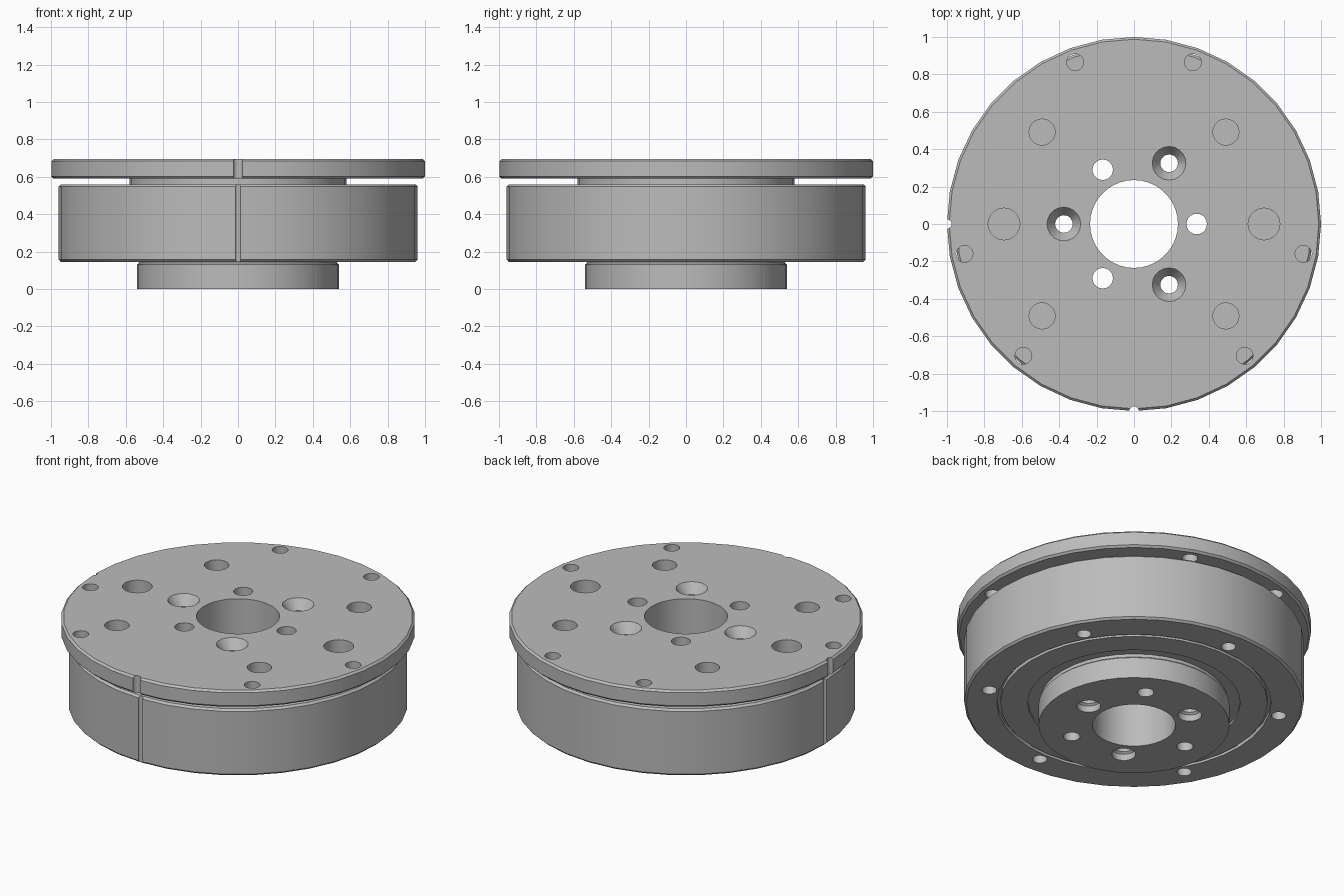
import bpy, bmesh
from math import cos, sin, radians, tau

cube = bpy.data.objects.get("Cube")
if cube:
    bpy.data.objects.remove(cube, do_unlink=True)

metal = bpy.data.materials.new("grey_metal")
metal.use_nodes = True
GREY = (0.5, 0.5, 0.5, 1)
metal.diffuse_color = GREY
metal.node_tree.nodes["Principled BSDF"].inputs["Base Color"].default_value = GREY

SEGMENTS = 36
BORE = 0.235


def lathe(bm, profile, centre=(0, 0), sides=SEGMENTS, ring=False):
    """Revolve (radius, height) points; ring closes the loop, otherwise ends are capped."""
    loops = [[bm.verts.new((centre[0] + r * cos(tau * i / sides),
                            centre[1] + r * sin(tau * i / sides), z))
              for i in range(sides)] for r, z in profile]
    pairs = list(zip(loops, loops[1:]))
    if ring:
        pairs.append((loops[-1], loops[0]))
    else:
        bm.faces.new(loops[0][::-1])
        bm.faces.new(loops[-1])
    for a, b in pairs:
        for i in range(sides):
            j = (i + 1) % sides
            bm.faces.new((a[i], a[j], b[j], b[i]))


def make_object(name, bm):
    bmesh.ops.recalc_face_normals(bm, faces=bm.faces)
    mesh = bpy.data.meshes.new(name)
    bm.to_mesh(mesh)
    bm.free()
    mesh.materials.append(metal)
    obj = bpy.data.objects.new(name, mesh)
    bpy.context.scene.collection.objects.link(obj)
    return obj


def polar(radius, angle):
    return radius * cos(radians(angle)), radius * sin(radians(angle))


def cutter(name, holes):
    """One helper mesh from (profile, radius, angles) hole patterns."""
    bm = bmesh.new()
    for profile, radius, angles in holes:
        for angle in angles:
            lathe(bm, profile, polar(radius, angle), 20)
    obj = make_object(name, bm)
    obj.hide_render = True
    return obj


def drill(radius, low, high):
    return [(radius, low), (radius, high)]


def part(name, profile, cutters):
    bm = bmesh.new()
    lathe(bm, profile, ring=True)
    obj = make_object(name, bm)
    bpy.ops.object.select_all(action="DESELECT")
    bpy.context.view_layer.objects.active = obj
    obj.select_set(True)
    for tool in cutters:
        mod = obj.modifiers.new("holes", "BOOLEAN")
        mod.operation = "DIFFERENCE"
        mod.solver = "EXACT"
        mod.object = tool
        bpy.ops.object.modifier_apply(modifier=mod.name)
    bpy.ops.object.shade_smooth_by_angle(angle=radians(30))


# Hole patterns
countersunk = [(0.047, -0.1), (0.047, 0.635), (0.09, 0.695), (0.09, 0.8)]
bolt_hole = [(0.068, -0.1), (0.068, 0.04), (0.055, 0.05), (0.055, 0.8)]
through = cutter("through_cutter", [
    (countersunk, 0.375, (60, 180, 300)),
    (bolt_hole, 0.335, (0, 120, 240)),
])
plate_tool = cutter("plate_cutter", [
    (drill(0.085, 0.5, 0.8), 0.695, (0, 180)),
    (drill(0.07, 0.5, 0.8), 0.695, (45, 135, 225, 315)),
    (drill(0.045, 0.5, 0.8), 0.92, (70, 110, 190, 230, 310, 350)),
    (drill(0.025, 0.5, 0.8), 1.0, (180, 270)),
])
body_tool = cutter("body_cutter", [
    (drill(0.042, 0.05, 0.35), 0.83, range(30, 390, 60)),
    (drill(0.014, 0.05, 0.65), 0.96, (180, 270)),
])

# Bottom hub with a chamfered upper edge
part("bottom_hub", [(BORE, 0), (0.54, 0), (0.54, 0.13), (0.53, 0.14),
                    (0.53, 0.16), (BORE, 0.16)], [through])

# Main body with an underside recess and a ring groove
part("main_body", [(BORE, 0.16), (0.6, 0.16), (0.6, 0.145), (0.755, 0.145),
                   (0.755, 0.17), (0.775, 0.17), (0.775, 0.145), (0.948, 0.145),
                   (0.96, 0.157), (0.96, 0.548), (0.948, 0.56), (BORE, 0.56)],
     [through, body_tool])

# Narrow neck between body and plate
part("neck", [(BORE, 0.56), (0.58, 0.56), (0.58, 0.59), (BORE, 0.59)], [through])

# Chamfered top plate
part("top_plate", [(BORE, 0.59), (0.988, 0.59), (1, 0.602), (1, 0.683),
                   (0.988, 0.695), (BORE, 0.695)], [through, plate_tool])

for tool in (through, plate_tool, body_tool):
    bpy.data.objects.remove(tool, do_unlink=True)
